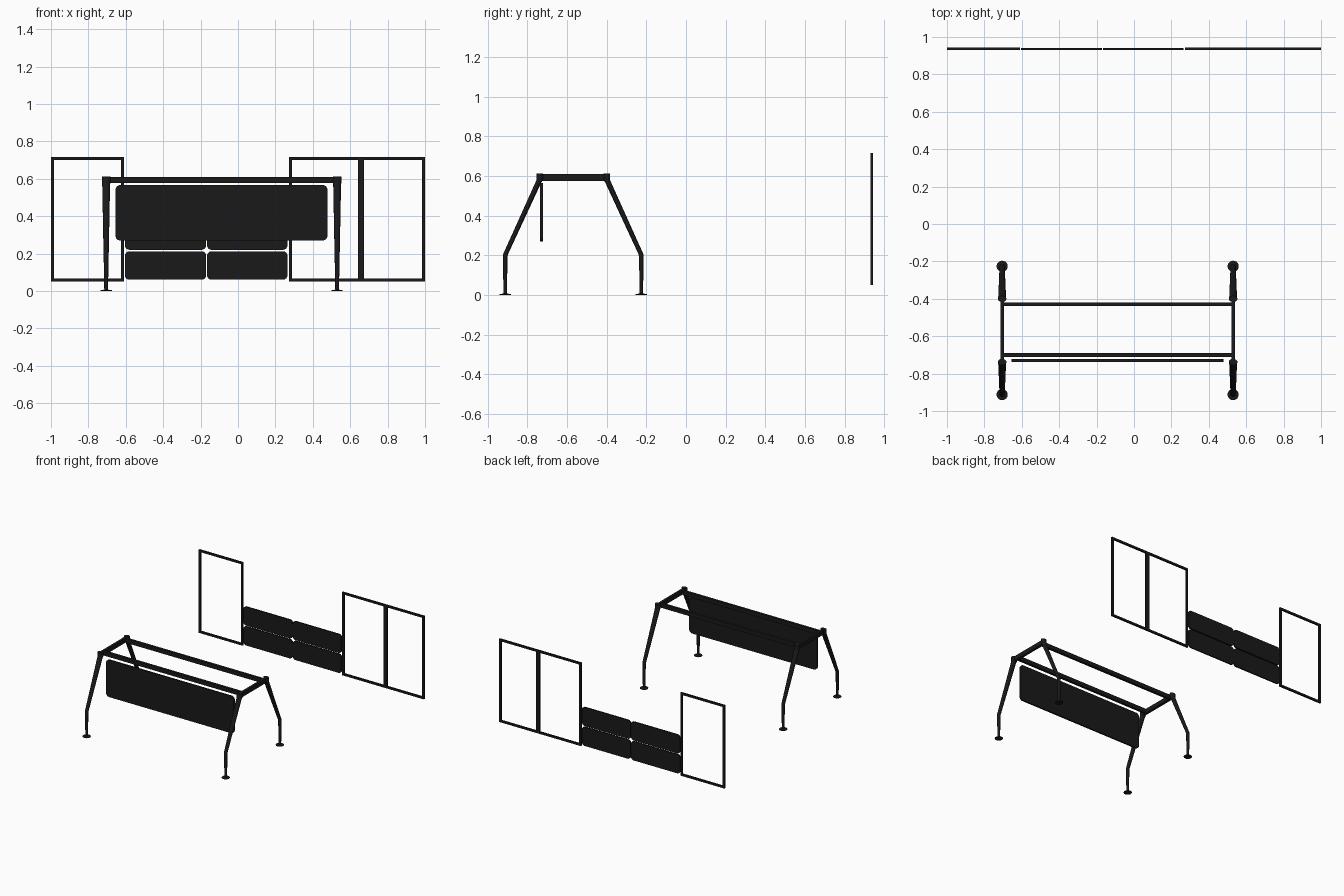
import bpy, bmesh, math
from mathutils import Vector

if "Cube" in bpy.data.objects:
    bpy.data.objects.remove(bpy.data.objects["Cube"])

black = bpy.data.materials.new("black")
black.diffuse_color = (0.01, 0.01, 0.01, 1)
black.use_nodes = True
black.node_tree.nodes["Principled BSDF"].inputs["Base Color"].default_value = black.diffuse_color
CX, CY = -0.0875, -0.569      # desk centre
DX, DY = 0.6175, 0.343        # desk half spans at the feet


def finish(name, bm):
    bmesh.ops.recalc_face_normals(bm, faces=bm.faces)
    me = bpy.data.meshes.new(name)
    bm.to_mesh(me)
    bm.free()
    ob = bpy.data.objects.new(name, me)
    bpy.context.collection.objects.link(ob)
    me.materials.append(black)
    bpy.context.view_layer.objects.active = ob
    ob.select_set(True)
    bpy.ops.object.shade_smooth_by_angle(angle=math.radians(35))
    ob.select_set(False)
    return ob


def add_box(bm, x0, x1, y0, y1, z0, z1):
    vs = bmesh.ops.create_cube(bm, size=1)["verts"]
    for v in vs:
        v.co = Vector(((x0 + x1) / 2 + v.co.x * (x1 - x0),
                       (y0 + y1) / 2 + v.co.y * (y1 - y0),
                       (z0 + z1) / 2 + v.co.z * (z1 - z0)))


def box(name, *dims):
    bm = bmesh.new()
    add_box(bm, *dims)
    return finish(name, bm)


def rounded_panel(name, x0, x1, y0, y1, z0, z1, r=0.025, n=6):
    bm = bmesh.new()
    corners = [(x1 - r, z1 - r), (x0 + r, z1 - r), (x0 + r, z0 + r), (x1 - r, z0 + r)]
    ring = []
    for q, (cx, cz) in enumerate(corners):
        for i in range(n + 1):
            a = math.pi / 2 * (q + i / n)
            ring.append(bm.verts.new((cx + r * math.cos(a), y0, cz + r * math.sin(a))))
    face = bm.faces.new(ring)
    ext = bmesh.ops.extrude_face_region(bm, geom=[face])["geom"]
    bmesh.ops.translate(bm, vec=(0, y1 - y0, 0),
                        verts=[g for g in ext if isinstance(g, bmesh.types.BMVert)])
    return finish(name, bm)


def open_frame(name, x0, x1, z0, z1, y0=0.930, y1=0.943, t=0.016):
    bm = bmesh.new()
    add_box(bm, x0, x0 + t, y0, y1, z0, z1)
    add_box(bm, x1 - t, x1, y0, y1, z0, z1)
    add_box(bm, x0 + t, x1 - t, y0, y1, z0, z0 + t)
    add_box(bm, x0 + t, x1 - t, y0, y1, z1 - t, z1)
    return finish(name, bm)


# bent tapering leg with a disc foot: (y, z, half x, half y) sections
LEG = [(DY, 0.0, 0.030, 0.030), (DY, 0.004, 0.030, 0.030), (DY, 0.007, 0.010, 0.009),
       (DY + 0.001, 0.19, 0.0135, 0.0115), (DY - 0.002, 0.207, 0.014, 0.0125),
       (DY - 0.167, 0.568, 0.021, 0.015), (DY - 0.174, 0.580, 0.023, 0.017),
       (DY - 0.174, 0.612, 0.023, 0.017)]


def leg(name, sx, sy, n=20):
    bm = bmesh.new()
    rings = []
    for y, z, hx, hy in LEG:
        rings.append([bm.verts.new((CX + sx * DX + hx * math.cos(2 * math.pi * i / n),
                                    CY + sy * y + hy * math.sin(2 * math.pi * i / n), z))
                      for i in range(n)])
    for a, b in zip(rings, rings[1:]):
        for i in range(n):
            j = (i + 1) % n
            bm.faces.new((a[i], a[j], b[j], b[i]))
    bm.faces.new(rings[0])
    bm.faces.new(rings[-1])
    return finish(name, bm)


# desk legs and side beams
for sx, side in ((-1, "left"), (1, "right")):
    for sy, end in ((-1, "front"), (1, "back")):
        leg(f"{end}_{side}_leg", sx, sy)
    x = CX + sx * DX
    box(f"{side}_beam", x - 0.01, x + 0.01, CY - 0.17, CY + 0.17, 0.574, 0.610)

# long desk rails
for name, y in (("front_rail", -0.701), ("back_rail", -0.429)):
    box(name, CX - DX, CX + DX, y - 0.01, y + 0.01, 0.576, 0.609)

# modesty panel hanging at the front of the desk
rounded_panel("modesty_panel", -0.655, 0.478, -0.737, -0.723, 0.27, 0.566)

# cabinet door frames
open_frame("left_door_frame", -1.0, -0.61, 0.05, 0.717)
open_frame("middle_door_frame", 0.272, 0.658, 0.05, 0.717)
open_frame("right_door_frame", 0.658, 1.0, 0.05, 0.717)

# drawer fronts
for c, (x0, x1) in enumerate(((-0.605, -0.170), (-0.166, 0.265))):
    for r, (z0, z1) in enumerate(((0.06, 0.212), (0.22, 0.37))):
        rounded_panel(f"drawer_front_{c}_{r}", x0, x1, 0.931, 0.942, z0, z1)
